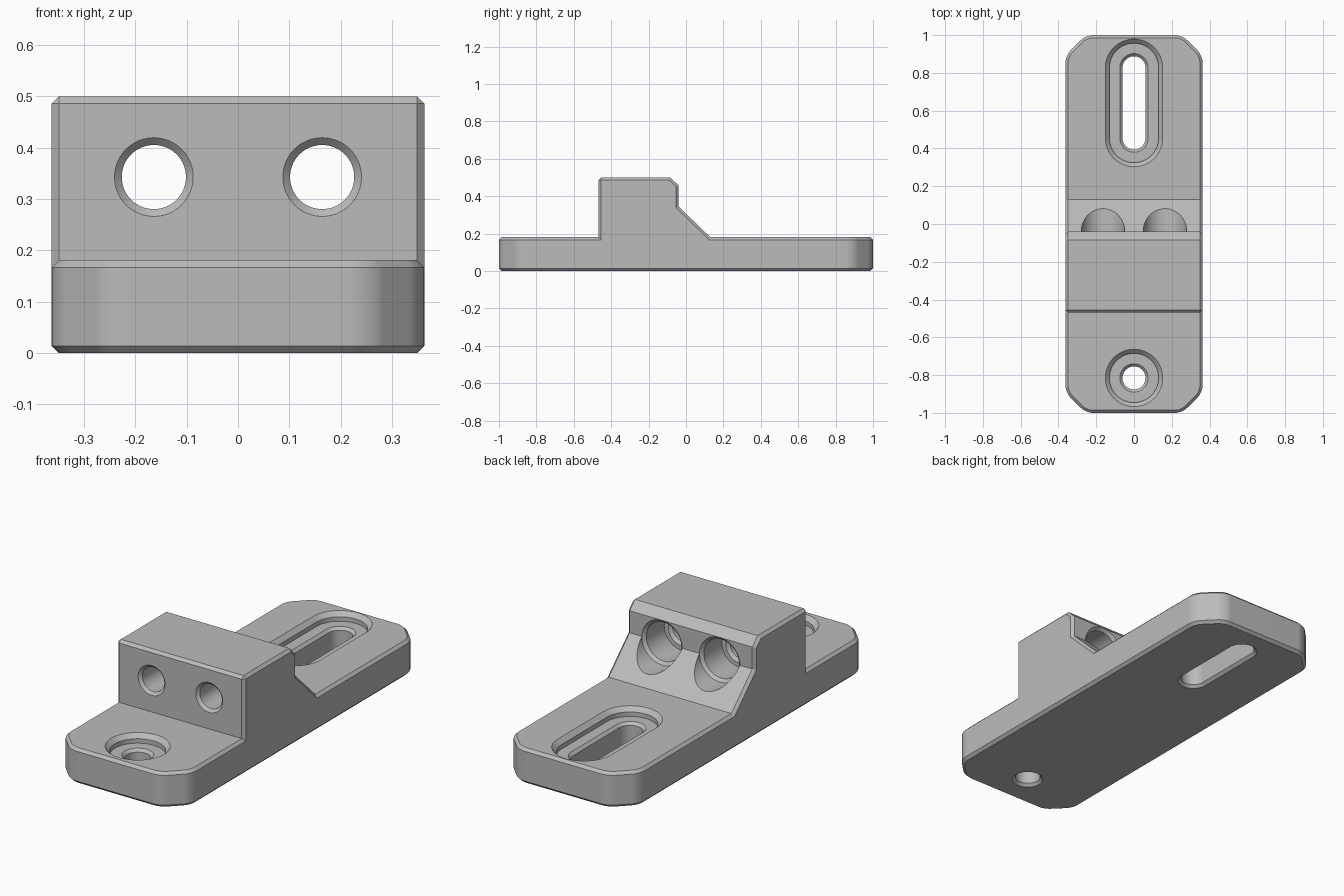
import bpy, bmesh, math
from mathutils import Matrix, Vector

cube = bpy.data.objects.get("Cube")
if cube:
    bpy.data.objects.remove(cube, do_unlink=True)

HALF_W, BASE_H, CHAMFER = 0.363, 0.181, 0.014

grey = bpy.data.materials.new("plain_grey")
grey.use_nodes = True
colour = (0.5, 0.5, 0.5, 1)
grey.diffuse_color = colour
grey.node_tree.nodes["Principled BSDF"].inputs["Base Color"].default_value = colour


def finish(bm, name):
    bmesh.ops.recalc_face_normals(bm, faces=bm.faces)
    mesh = bpy.data.meshes.new(name)
    bm.to_mesh(mesh)
    bm.free()
    mesh.materials.append(grey)
    obj = bpy.data.objects.new(name, mesh)
    bpy.context.collection.objects.link(obj)
    return obj


def prism(points, direction):
    """Extrude a closed outline along a direction."""
    bm = bmesh.new()
    face = bm.faces.new([bm.verts.new(p) for p in points])
    new = bmesh.ops.extrude_face_region(bm, geom=[face])["geom"]
    bmesh.ops.translate(bm, vec=direction,
                        verts=[v for v in new if isinstance(v, bmesh.types.BMVert)])
    return bm


def bevel(bm, test, offset, segments=1):
    edges = [e for e in bm.edges if test(e.verts[0].co, e.verts[1].co)]
    bmesh.ops.bevel(bm, geom=edges, offset=offset, offset_type='OFFSET',
                    segments=segments, profile=0.5, affect='EDGES')


def hole_cutter(name, stations, length=0, n=64):
    """Loft slot-shaped rings, given as (height, radius), into a solid."""
    bm = bmesh.new()
    rings = []
    for h, r in stations:
        ring = []
        for end in (0, 1):
            for i in range(n // 2 + 1):
                a = math.pi * (end + 2 * i / n)
                y = r * math.sin(a) + (0.5 - end) * length
                ring.append(bm.verts.new((r * math.cos(a), y, h)))
        rings.append(ring)
    for low, high in zip(rings, rings[1:]):
        for i in range(len(low)):
            j = (i + 1) % len(low)
            bm.faces.new((low[i], low[j], high[j], high[i]))
    bm.faces.new(rings[0])
    bm.faces.new(rings[-1])
    bmesh.ops.remove_doubles(bm, verts=bm.verts, dist=1e-5)
    return finish(bm, name)


def combine(body, other, operation):
    mod = body.modifiers.new(operation, 'BOOLEAN')
    mod.operation, mod.object, mod.solver = operation, other, 'EXACT'
    bpy.context.view_layer.objects.active = body
    bpy.ops.object.modifier_apply(modifier=mod.name)
    bpy.data.objects.remove(other, do_unlink=True)


# Base plate: cut corners with soft vertical edges, chamfered rims
cut = 0.108
quarter = [(HALF_W, 1 - cut), (HALF_W - cut, 1)]
outline = quarter + [(-x, y) for x, y in quarter[::-1]]
outline += [(-x, -y) for x, y in outline]
bm = prism([(x, y, 0) for x, y in outline], Vector((0, 0, BASE_H)))
bevel(bm, lambda a, b: abs(a.z - b.z) > 0.1, 0.037, 6)
bevel(bm, lambda a, b: abs(a.z - b.z) < 1e-5, CHAMFER)
body = finish(bm, "mounting_block")

# Raised block with sloped back, its foot buried in the base plate
FRONT, BACK, TOP = -0.468, -0.04, 0.5
side = [(FRONT, 0.08), (FRONT, TOP), (-0.084, TOP), (BACK, 0.458),
        (BACK, 0.345), (0.13, BASE_H), (0.231, 0.08)]
bm = prism([(-HALF_W, y, z) for y, z in side], Vector((2 * HALF_W, 0, 0)))


def rim(a, b):
    on_cap = abs(a.x - b.x) < 1e-5 and max(a.z, b.z) > 0.1
    top_front = min(a.z, b.z) > TOP - 0.01 and max(a.y, b.y) < FRONT + 0.01
    return on_cap or top_front


bevel(bm, rim, CHAMFER)
combine(body, finish(bm, "raised_block"), 'UNION')

# Counterbored round hole at the front and slot at the back of the base
bore = [(-0.014, 0.089), (0.014, 0.061), (0.122, 0.061), (0.136, 0.075),
        (0.136, 0.13), (0.159, 0.13), (BASE_H, 0.152), (0.203, 0.174)]
for name, y, length in (("round_hole", -0.815, 0), ("slot_hole", 0.641, 0.372)):
    cutter = hole_cutter(name, bore, length)
    cutter.data.transform(Matrix.Translation((0, y, 0)))
    combine(body, cutter, 'DIFFERENCE')

# Two cross holes through the raised block, counterbored from the back
cross = [(FRONT - 0.02, 0.097), (FRONT + CHAMFER, 0.0625), (-0.214, 0.0625),
         (-0.2, 0.077), (-0.2, 0.1), (BACK - CHAMFER, 0.1), (BACK, 0.115), (0.3, 0.115)]
for x in (-0.164, 0.164):
    cutter = hole_cutter("cross_hole", cross)
    cutter.data.transform(Matrix.Translation((x, 0, 0.343)) @ Matrix.Rotation(-math.pi / 2, 4, 'X'))
    combine(body, cutter, 'DIFFERENCE')

# Smooth round walls, crisp chamfers
bpy.ops.object.select_all(action='DESELECT')
body.select_set(True)
bpy.context.view_layer.objects.active = body
bpy.ops.object.shade_smooth_by_angle(angle=math.radians(25))
weighted = body.modifiers.new("weighted_normals", 'WEIGHTED_NORMAL')
weighted.keep_sharp = True
